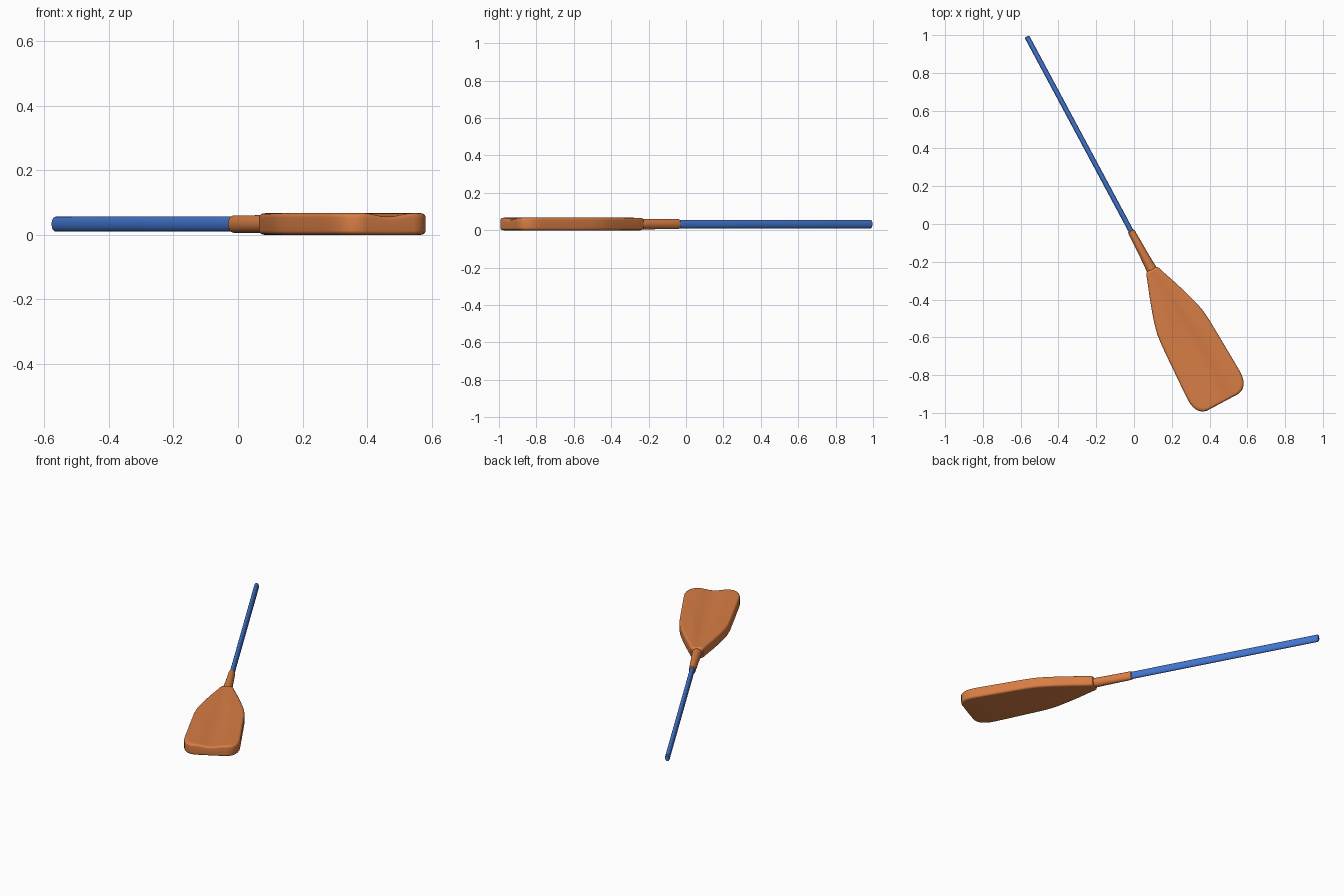
import bpy, bmesh, math
from mathutils import Vector

if "Cube" in bpy.data.objects:
    bpy.data.objects.remove(bpy.data.objects["Cube"])

# Paddle lies flat; u runs from the grip end to the blade tip, v across it
START = Vector((-0.567, 0.992))
D = Vector((0.472, -0.881)).normalized()
V = Vector((-D.y, D.x))


def place(u, v, z):
    p = START + D * u + V * v
    return (p.x, p.y, z)


def material(name, color):
    m = bpy.data.materials.new(name)
    m.diffuse_color = (*color, 1)
    m.use_nodes = True
    m.node_tree.nodes["Principled BSDF"].inputs["Base Color"].default_value = m.diffuse_color
    return m


orange = material("orange", (0.68, 0.205, 0.058))
blue = material("blue", (0.055, 0.18, 0.62))


def finish(name, bm, mat, angle=35):
    bmesh.ops.recalc_face_normals(bm, faces=bm.faces)
    me = bpy.data.meshes.new(name)
    bm.to_mesh(me)
    bm.free()
    ob = bpy.data.objects.new(name, me)
    bpy.context.collection.objects.link(ob)
    me.materials.append(mat)
    bpy.ops.object.select_all(action='DESELECT')
    ob.select_set(True)
    bpy.context.view_layer.objects.active = ob
    bpy.ops.object.shade_smooth_by_angle(angle=math.radians(angle))


def tube(name, stations, mat, n=32):
    """Oval tube through stations (u, half width, half height, centre z)."""
    bm = bmesh.new()
    rings = []
    for u, a, b, zc in stations:
        rings.append([bm.verts.new(place(u, a * math.cos(k * math.tau / n),
                                         zc + b * math.sin(k * math.tau / n)))
                      for k in range(n)])
    for r, s in zip(rings, rings[1:]):
        for k in range(n):
            bm.faces.new((r[k], r[k - 1], s[k - 1], s[k]))
    bm.faces.new(rings[0])
    bm.faces.new(rings[-1])
    finish(name, bm, mat)


# Shaft and the sleeve that joins it to the blade
tube("shaft", [(0, 0.010, 0.018, 0.033), (0.003, 0.0125, 0.022, 0.033),
               (0.008, 0.0135, 0.0232, 0.033), (1.21, 0.0135, 0.0232, 0.033)], blue)
tube("sleeve", [(1.166, 0.015, 0.023, 0.033), (1.169, 0.018, 0.026, 0.033),
                (1.176, 0.019, 0.027, 0.033), (1.30, 0.023, 0.0275, 0.033),
                (1.40, 0.028, 0.028, 0.033), (1.44, 0.028, 0.028, 0.033)], orange)

# Blade: rows of (u, half width), shallow channel along the top, rounded rim
ROWS = [(1.398, 0.026), (1.402, 0.034), (1.412, 0.039), (1.45, 0.052), (1.52, 0.078),
        (1.60, 0.105), (1.67, 0.126), (1.72, 0.137), (1.78, 0.143), (1.86, 0.147),
        (1.95, 0.151), (2.04, 0.155), (2.09, 0.157), (2.12, 0.156), (2.145, 0.151),
        (2.165, 0.142), (2.18, 0.130), (2.190, 0.115), (2.196, 0.095)]
H, R, N = 0.067, 0.013, 16
MID = 1.80


def blade_point(i, j, inset, z):
    u, w = ROWS[i]
    u = MID + (u - MID) * (1 - inset / 0.4)
    f = 2 * j / N - 1
    v = f * (w - inset)
    reach = max(0.045, 0.09 * min(1, (u - 1.35) / 0.5))
    ramp = min(1, max(0, (u - 1.40) / 0.35))
    dip = 0.011 * ramp * (1 + math.cos(math.pi * min(1, abs(v) / reach))) / 2
    return place(u, v, z - dip * z / H)


bm = bmesh.new()
last = len(ROWS) - 1
rim = ([(0, j) for j in range(N)] + [(i, N) for i in range(last)]
       + [(last, j) for j in range(N, 0, -1)] + [(i, 0) for i in range(last, 0, -1)])
arc = [(R * (1 - math.cos(a)), R * (1 - math.sin(a)))
       for a in (k * math.pi / 10 for k in range(6))]
layers = [(s, h) for s, h in reversed(arc)] + [(s, H - h) for s, h in arc]
rings = [[bm.verts.new(blade_point(i, j, s, z)) for i, j in rim] for s, z in layers]
for r, s in zip(rings, rings[1:]):
    for k in range(len(rim)):
        bm.faces.new((r[k - 1], r[k], s[k], s[k - 1]))
bm.faces.new(rings[0])
top = dict(zip(rim, rings[-1]))
for i in range(last + 1):
    for j in range(N + 1):
        if (i, j) not in top:
            top[i, j] = bm.verts.new(blade_point(i, j, R, H))
for i in range(last):
    for j in range(N):
        bm.faces.new((top[i, j], top[i, j + 1], top[i + 1, j + 1], top[i + 1, j]))
finish("blade", bm, orange)
